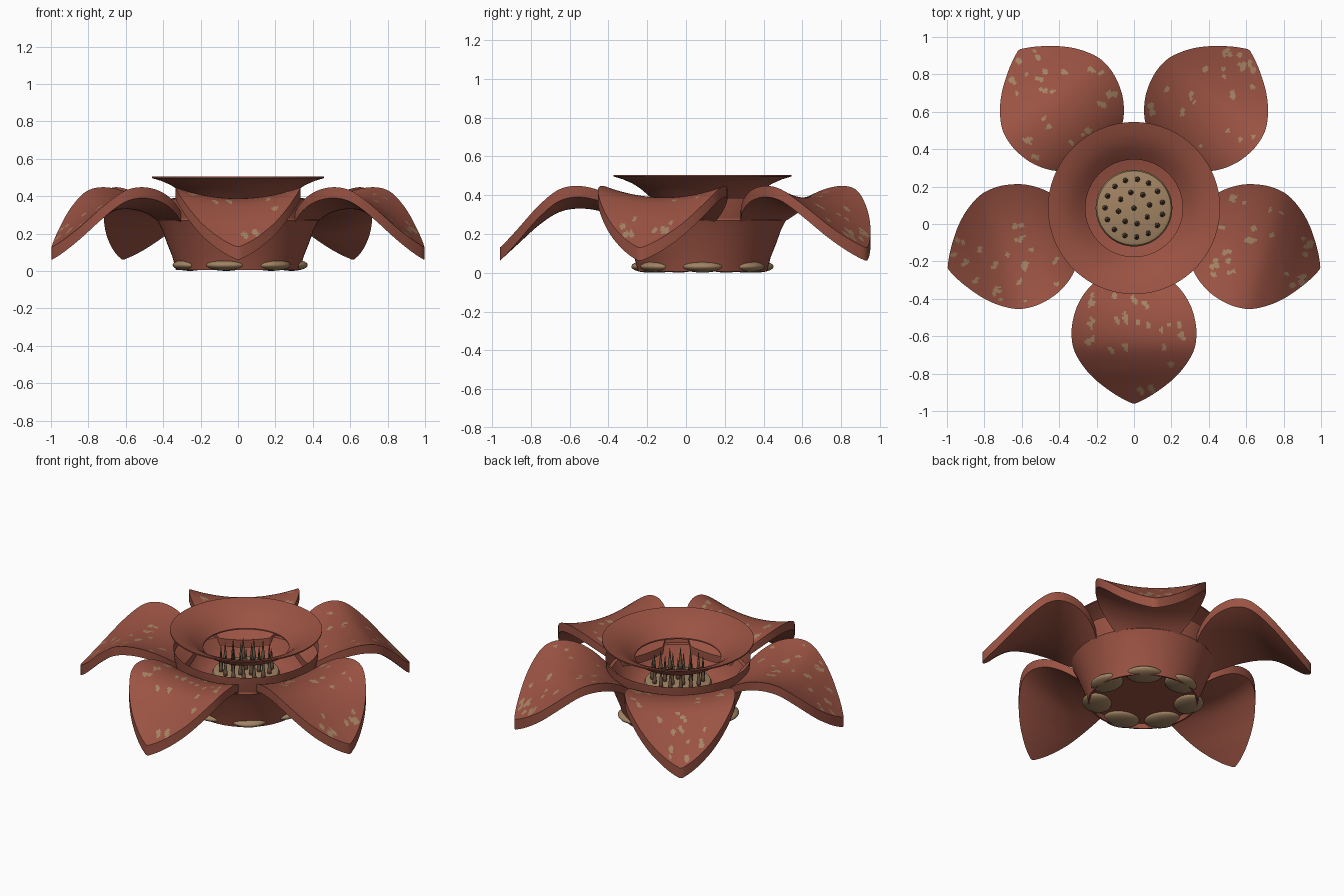
import bpy, bmesh, math, random
from mathutils import Matrix, Vector

if "Cube" in bpy.data.objects:
    bpy.data.objects.remove(bpy.data.objects["Cube"])

random.seed(4)
CY = 0.085  # flower axis sits slightly behind the origin


def material(name, rgb):
    m = bpy.data.materials.new(name)
    m.diffuse_color = (*rgb, 1)
    m.use_nodes = True
    m.node_tree.nodes["Principled BSDF"].inputs["Base Color"].default_value = m.diffuse_color
    return m


RED = material("brick red", (0.325, 0.086, 0.056))
TAN = material("tan", (0.36, 0.23, 0.125))
SPOT = material("spot tan", (0.38, 0.23, 0.125))
BROWN = material("dark brown", (0.16, 0.07, 0.045))
OLIVE = material("spike olive", (0.15, 0.105, 0.06))


def finish(bm, name, mats, angle=40, recalc=True):
    if recalc:
        bmesh.ops.recalc_face_normals(bm, faces=bm.faces)
    me = bpy.data.meshes.new(name)
    bm.to_mesh(me)
    bm.free()
    for m in mats:
        me.materials.append(m)
    for p in me.polygons:
        p.use_smooth = True
    me.set_sharp_from_angle(angle=math.radians(angle))
    ob = bpy.data.objects.new(name, me)
    bpy.context.collection.objects.link(ob)
    return ob


def curve_at(pts, t):
    """Smooth interpolation through (t, value) pairs."""
    i = 0
    while i < len(pts) - 2 and t > pts[i + 1][0]:
        i += 1

    def slope(k):
        a, b = pts[max(k - 1, 0)], pts[min(k + 1, len(pts) - 1)]
        return (b[1] - a[1]) / (b[0] - a[0])
    (x0, y0), (x1, y1) = pts[i], pts[i + 1]
    h = x1 - x0
    s = (t - x0) / h
    return ((2*s**3 - 3*s*s + 1) * y0 + (s**3 - 2*s*s + s) * h * slope(i)
            + (3*s*s - 2*s**3) * y1 + (s**3 - s*s) * h * slope(i + 1))


def lathe(name, profile, mat, closed=False, n=96, recalc=True):
    bm = bmesh.new()
    rings = []
    for r, z in profile:
        if r == 0:
            rings.append([bm.verts.new((0, CY, z))] * n)
        else:
            rings.append([bm.verts.new((r * math.cos(2*math.pi*k/n), CY + r * math.sin(2*math.pi*k/n), z))
                          for k in range(n)])
    pairs = list(zip(rings, rings[1:]))
    if closed:
        pairs.append((rings[-1], rings[0]))
    for a, b in pairs:
        for k in range(n):
            vs = list(dict.fromkeys((a[k], a[(k+1) % n], b[(k+1) % n], b[k])))
            bm.faces.new(vs)
    return finish(bm, name, [mat], recalc=recalc)


# cup body, open at the top with a floor inside and a recessed underside
lathe("cup", [(0, 0.035), (0.315, 0.035), (0.322, 0.006), (0.332, 0.006), (0.352, 0.08), (0.38, 0.15),
              (0.405, 0.22), (0.43, 0.27), (0.425, 0.283), (0.405, 0.28), (0.375, 0.22), (0.34, 0.16),
              (0.29, 0.13), (0, 0.12)], RED)

# inner-facing throat wall between the cup and the collar (top ring first: normals point inward)
lathe("throat_wall", [(0.44, 0.385), (0.435, 0.33), (0.425, 0.275)], RED, recalc=False)

# flared collar above the cup
outer = [(0.26, 0.39), (0.285, 0.412), (0.32, 0.442), (0.36, 0.468), (0.41, 0.49), (0.46, 0.505)]
lathe("collar", outer + [(r, z - 0.008) for r, z in reversed(outer)], RED, closed=True)

# central column and disc
lathe("column", [(0, 0.11), (0.17, 0.11), (0.14, 0.16), (0.14, 0.21), (0, 0.21)], RED, n=48)
lathe("disc", [(0, 0.19), (0.17, 0.19), (0.198, 0.20), (0.205, 0.215), (0.198, 0.23), (0.18, 0.237),
               (0, 0.24)], TAN, n=64)

# petals: arched along their length, edges curled up, tan spots on top
WIDTH = [(0.35, 0.15), (0.42, 0.235), (0.5, 0.292), (0.58, 0.322), (0.67, 0.334), (0.76, 0.32),
         (0.85, 0.268), (0.92, 0.203), (0.98, 0.125), (1.02, 0.06), (1.045, 0.008)]
HEIGHT = [(0.35, 0.27), (0.45, 0.34), (0.55, 0.378), (0.66, 0.388), (0.75, 0.368), (0.85, 0.303),
          (0.95, 0.215), (1.045, 0.13)]
NU, NV = 60, 76


def petal(index):
    angle = math.radians(-90 + 72 * index)
    spots = []
    for _ in range(25):
        r = random.uniform(0.46, 1.0)
        x = random.uniform(-0.9, 0.9) * curve_at(WIDTH, r)
        spots.append((x, r, random.uniform(0.008, 0.017), random.uniform(0.009, 0.02)))
        if random.random() < 0.3:
            spots.append((x + 0.012, r + 0.018, 0.011, 0.015))
    bm = bmesh.new()
    top, low = [], []
    for j in range(NV + 1):
        r = 0.35 + 0.695 * j / NV
        w, h = curve_at(WIDTH, r), curve_at(HEIGHT, r)
        rows = ([], [])
        for i in range(NU + 1):
            x = w * (2 * i / NU - 1)
            z = h + 0.06 * (x / 0.334) ** 2
            rows[0].append(bm.verts.new((r, x, z)))
            rows[1].append(bm.verts.new((r, x, z - 0.05 - 0.018 * j / NV)))
        top.append(rows[0])
        low.append(rows[1])
    for j in range(NV):
        for i in range(NU):
            f = bm.faces.new((top[j][i], top[j+1][i], top[j+1][i+1], top[j][i+1]))
            c = f.calc_center_median()
            if any(((c.y - sx) / a) ** 2 + ((c.x - sr) / b) ** 2 < 1 for sx, sr, a, b in spots):
                f.material_index = 1
            bm.faces.new((low[j][i], low[j][i+1], low[j+1][i+1], low[j+1][i]))
        for i in (0, NU):
            bm.faces.new((top[j][i], low[j][i], low[j+1][i], top[j+1][i]))
    for j in (0, NV):
        for i in range(NU):
            bm.faces.new((top[j][i], top[j][i+1], low[j][i+1], low[j][i]))
    bm.transform(Matrix.Translation((0, CY, 0)) @ Matrix.Rotation(angle, 4, 'Z'))
    finish(bm, f"petal_{index + 1}", [RED, SPOT])


for k in range(5):
    petal(k)

# spikes on the disc: brown bulb with an olive point
bm = bmesh.new()
for count, radius in ((15, 0.155), (8, 0.085), (1, 0)):
    for k in range(count):
        a = 2 * math.pi * k / count + 0.2
        p = Vector((radius * math.cos(a), CY + radius * math.sin(a), 0))
        bmesh.ops.create_uvsphere(bm, u_segments=10, v_segments=6, radius=1, matrix=Matrix.Translation(
            p + Vector((0, 0, 0.255))) @ Matrix.Diagonal((0.014, 0.014, 0.025, 1)))
        before = set(bm.faces)
        bmesh.ops.create_cone(bm, cap_ends=True, segments=10, radius1=0.012, radius2=0.001, depth=0.11,
                              matrix=Matrix.Translation(p + Vector((0, 0, 0.32))))
        for f in set(bm.faces) - before:
            f.material_index = 1
finish(bm, "spikes", [BROWN, OLIVE])

# flattened pads around the base
for k in range(7):
    bm = bmesh.new()
    a = 2 * math.pi * k / 7
    bmesh.ops.create_uvsphere(bm, u_segments=32, v_segments=16, radius=1, matrix=Matrix.Translation(
        (0.285 * math.cos(a), CY + 0.285 * math.sin(a), 0.032)) @ Matrix.Rotation(a, 4, 'Z')
        @ Matrix.Diagonal((0.088, 0.112, 0.031, 1)))
    finish(bm, f"base_pad_{k + 1}", [TAN])
